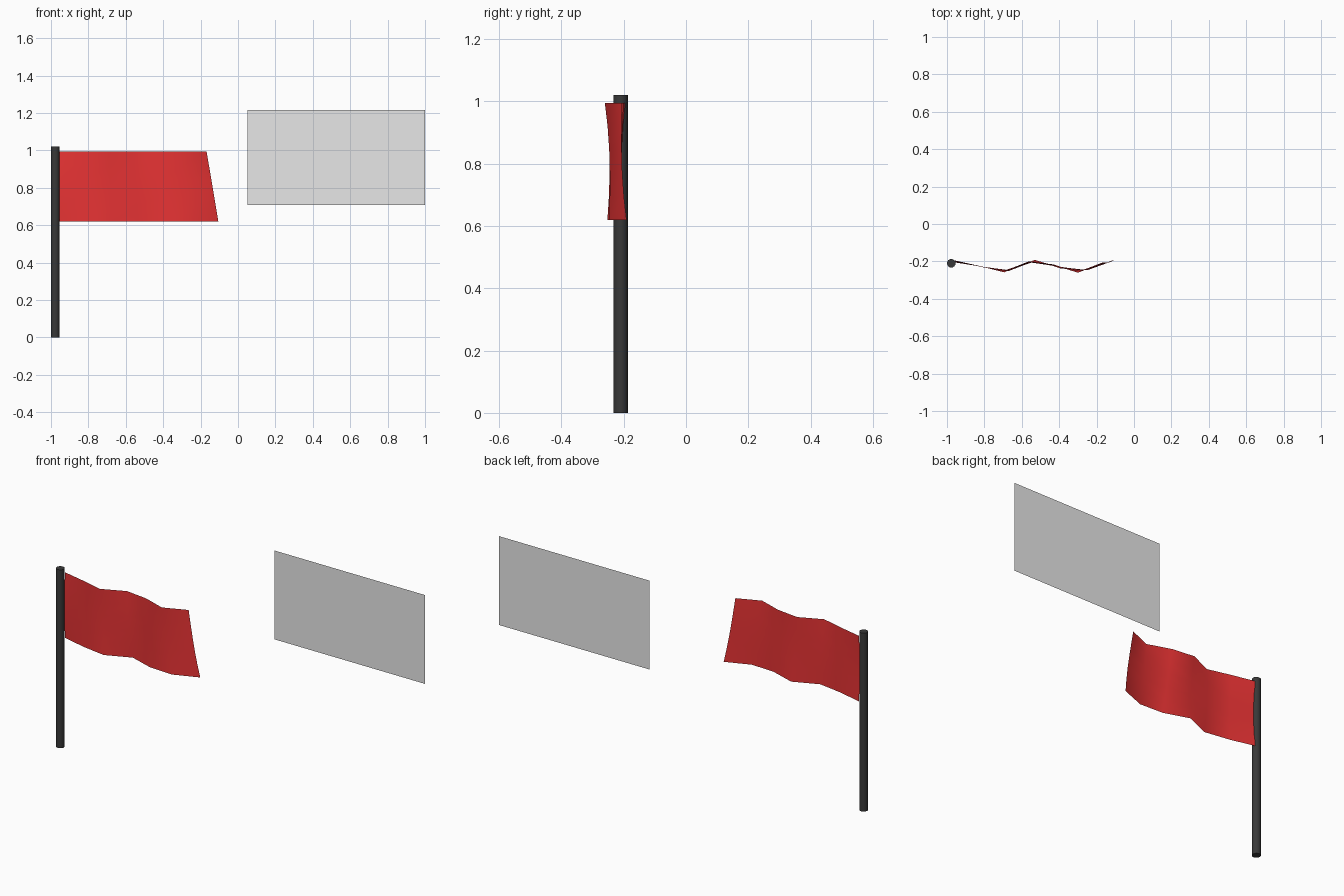
import bpy, bmesh, math

cube = bpy.data.objects.get("Cube")
if cube:
    bpy.data.objects.remove(cube, do_unlink=True)


def material(name, color):
    mat = bpy.data.materials.new(name)
    mat.use_nodes = True
    mat.diffuse_color = (*color, 1)
    mat.node_tree.nodes["Principled BSDF"].inputs["Base Color"].default_value = (*color, 1)
    return mat


def add_object(name, bm, mat, smooth=False):
    mesh = bpy.data.meshes.new(name)
    bm.to_mesh(mesh)
    bm.free()
    mesh.materials.append(mat)
    obj = bpy.data.objects.new(name, mesh)
    bpy.context.collection.objects.link(obj)
    if smooth:
        bpy.ops.object.select_all(action='DESELECT')
        obj.select_set(True)
        bpy.context.view_layer.objects.active = obj
        bpy.ops.object.shade_smooth_by_angle(angle=math.radians(50))
    return obj


def sheet(cols, rows, place):
    """Grid of quads facing the front; place(u, v) gives each point."""
    bm = bmesh.new()
    grid = [[bm.verts.new(place(c / cols, r / rows)) for c in range(cols + 1)]
            for r in range(rows + 1)]
    for r in range(rows):
        for c in range(cols):
            bm.faces.new((grid[r][c], grid[r][c + 1], grid[r + 1][c + 1], grid[r + 1][c]))
    return bm


red = material("flag red", (0.8, 0.033, 0.034))
dark = material("pole dark grey", (0.04, 0.04, 0.04))
grey = material("panel light grey", (0.8, 0.8, 0.8))

# Flag pole
POLE_HEIGHT = 1.02
bm = bmesh.new()
bmesh.ops.create_cone(bm, cap_ends=True, segments=16, radius1=0.023, radius2=0.023,
                      depth=POLE_HEIGHT)
pole = add_object("flag_pole", bm, dark, smooth=True)
pole.location = (-0.977, -0.21, POLE_HEIGHT / 2)


# Waving flag: slanted free edge, ripples calmer at mid height
def flag_point(u, v):
    left, right = -0.957, -0.105 - 0.063 * v
    x = left + (right - left) * u
    amp = 0.035 * (1 - 1.4 * v * (1 - v))
    y = -0.226 + amp * math.cos(math.tau * (x + 0.515) / 0.41)
    return x, y, 0.62 + 0.375 * v


add_object("flag_cloth", sheet(6, 5, flag_point), red, smooth=True)

# Flat free-standing panel
add_object("flat_panel", sheet(1, 1, lambda u, v: (0.05 + 0.95 * u, 0.26, 0.707 + 0.508 * v)), grey)
